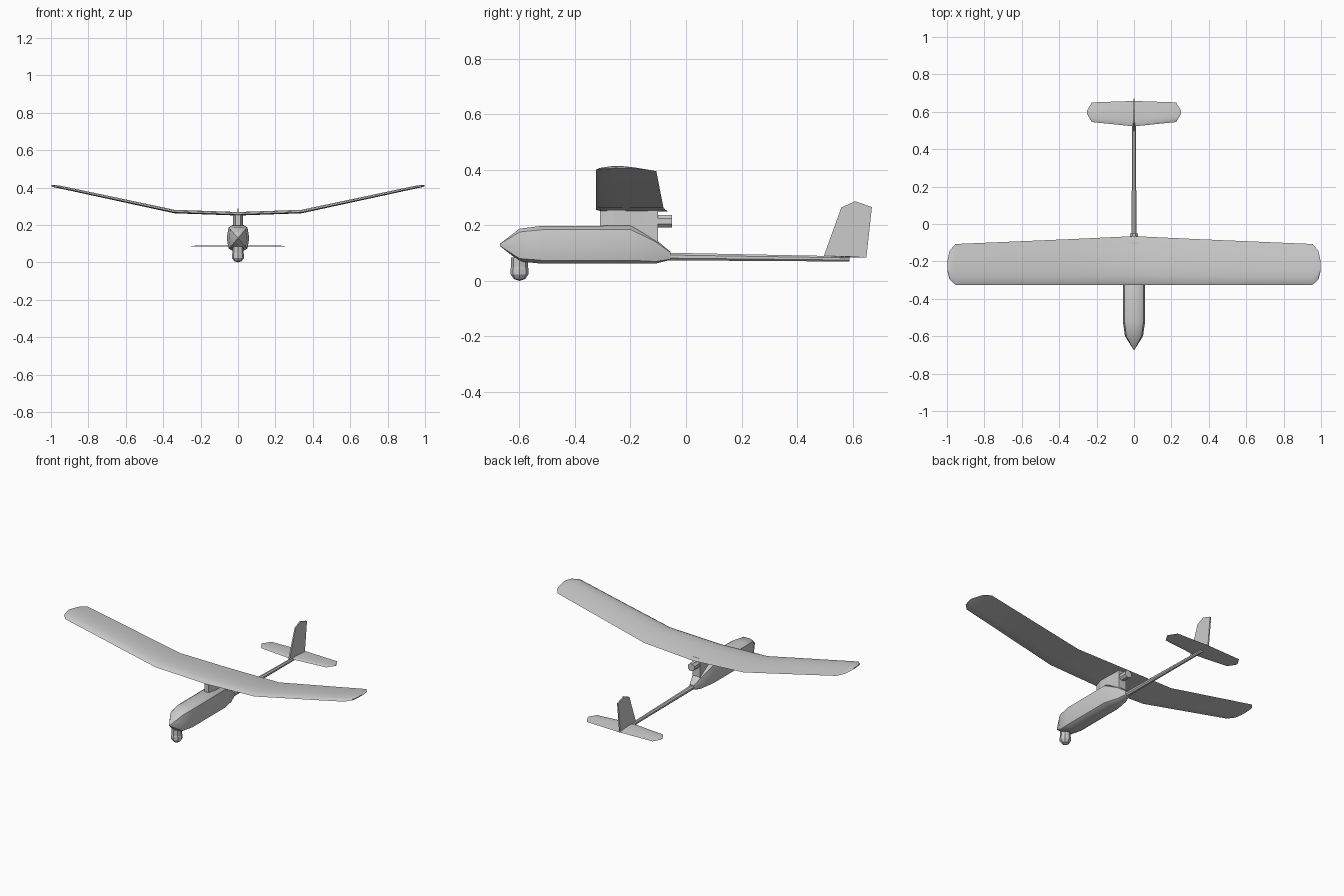
import bpy, bmesh, math
from mathutils import Vector

if "Cube" in bpy.data.objects:
    bpy.data.objects.remove(bpy.data.objects["Cube"])


def loft(name, rings, smooth=35):
    """Skin a list of equal-length point loops and cap both ends."""
    bm = bmesh.new()
    loops = [[bm.verts.new(p) for p in r] for r in rings]
    for a, b in zip(loops, loops[1:]):
        n = len(a)
        for i in range(n):
            j = (i + 1) % n
            bm.faces.new((a[i], a[j], b[j], b[i]))
    bm.faces.new(loops[0])
    bm.faces.new(loops[-1])
    bmesh.ops.remove_doubles(bm, verts=bm.verts, dist=0.0002)
    bmesh.ops.recalc_face_normals(bm, faces=bm.faces)
    me = bpy.data.meshes.new(name)
    bm.to_mesh(me)
    bm.free()
    ob = bpy.data.objects.new(name, me)
    bpy.context.collection.objects.link(ob)
    if smooth:
        bpy.ops.object.select_all(action='DESELECT')
        ob.select_set(True)
        bpy.context.view_layer.objects.active = ob
        bpy.ops.object.shade_smooth_by_angle(angle=math.radians(smooth))
    return ob


def body_ring(y, w, bottom, top):
    """Ten-sided fuselage section."""
    h = top - bottom
    half = [(.5, 1), (.85, .9), (1, .5), (.85, .09), (.5, 0)]
    right = [(w * a, y, bottom + h * b) for a, b in half]
    return right + [(-x, y, z) for x, y, z in reversed(right)]


def round_ring(y, r, z, n=8):
    return [(r * math.cos(math.tau * (i + .5) / n), y,
             z + r * math.sin(math.tau * (i + .5) / n)) for i in range(n)]


def foil(x, front, back, z, t):
    """Cambered wing section at span position x."""
    c = back - front
    shape = [(0, .25), (.06, .7), (.2, 1), (.4, 1), (.7, .6), (1, -.1),
             (.7, -.05), (.3, 0), (.06, 0)]
    return [(x, front + c * a, z + t * b) for a, b in shape]


def mirrored(stations):
    return [(-s[0], *s[1:]) for s in reversed(stations) if s[0] > 0] + stations


# Fuselage pod
loft("fuselage", [body_ring(*s) for s in [
    (-.67, .004, .125, .134), (-.60, .048, .070, .188), (-.52, .06, .062, .198),
    (-.20, .06, .062, .199), (-.11, .036, .062, .150), (-.055, .016, .076, .104)]])

# Tail boom
loft("tail_boom", [round_ring(-.09, .015, .088), round_ring(.59, .010, .079)])

# Main wing with two dihedral breaks and clipped tips
wing = mirrored([(0, -.325, -.065, .252, .017), (.34, -.325, -.081, .264, .017),
                 (.955, -.325, -.107, .397, .014), (.987, -.295, -.145, .403, .011),
                 (.998, -.25, -.20, .407, .006)])
loft("main_wing", [foil(*s) for s in wing])

# Wing pylon: front block and deeper rear block
def pylon(name, y0, y1, bottom, top, w0, w1):
    loft(name, [[(-w, y, bottom), (w, y, bottom), (w, y, top), (-w, y, top)]
                for y, w in ((y0, w0), (y0 + .05, w1), (y1, w1))], 0)

pylon("pylon_front", -.31, -.20, .18, .258, .014, .028)
pylon("pylon_rear", -.205, -.10, .12, .257, .028, .026)

# Rear-facing motor
loft("motor", [round_ring(*s) for s in [
    (-.16, .014, .212), (-.12, .024, .215), (-.05, .024, .215)]])

# Horizontal stabiliser
tail = mirrored([(0, .522, .658, .084, .006), (.225, .545, .650, .084, .005),
                 (.252, .590, .605, .084, .004)])
loft("horizontal_stabiliser", [foil(*s) for s in tail])

# Vertical fin
outline = [(.495, .085), (.56, .265), (.61, .287), (.67, .266), (.65, .085)]
loft("vertical_fin", [[(x, y, z) for y, z in outline] for x in (-.004, .004)], 0)

# Camera turret under the nose
bpy.ops.mesh.primitive_uv_sphere_add(segments=8, ring_count=5, radius=.034,
                                     location=(0, -.60, .034))
bpy.context.object.name = "camera_ball"
bpy.ops.mesh.primitive_cylinder_add(vertices=8, radius=.03, depth=.04,
                                    location=(0, -.60, .065))
bpy.context.object.name = "camera_mount"
